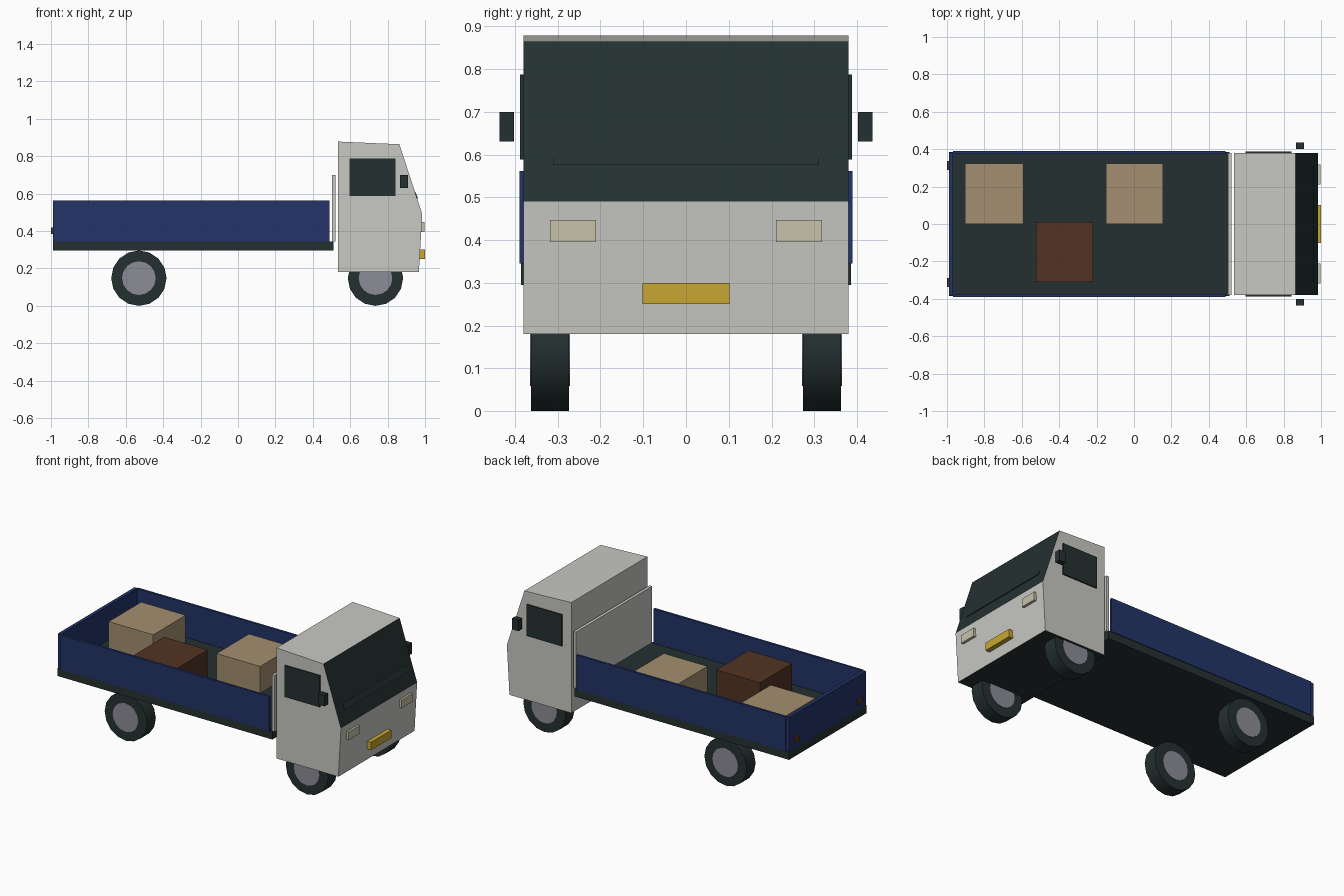
import bpy, bmesh, math
from mathutils import Vector

if "Cube" in bpy.data.objects:
    bpy.data.objects.remove(bpy.data.objects["Cube"])


def mat(name, r, g, b):
    m = bpy.data.materials.new(name)
    m.diffuse_color = (r, g, b, 1)
    m.use_nodes = True
    m.node_tree.nodes["Principled BSDF"].inputs["Base Color"].default_value = m.diffuse_color
    return m


WHITE = mat("cab_white", 0.58, 0.58, 0.55)
DARK = mat("dark_grey", 0.018, 0.03, 0.03)
BLUE = mat("bed_blue", 0.016, 0.034, 0.14)
TAN = mat("light_wood", 0.366, 0.275, 0.162)
BROWN = mat("dark_wood", 0.085, 0.034, 0.016)
LAMP = mat("lamp_cream", 0.578, 0.54, 0.40)
YELLOW = mat("plate_yellow", 0.578, 0.39, 0.032)
STEEL = mat("hub_grey", 0.262, 0.262, 0.305)


def finish(name, bm, *mats):
    bmesh.ops.recalc_face_normals(bm, faces=bm.faces)
    me = bpy.data.meshes.new(name)
    bm.to_mesh(me)
    bm.free()
    for m in mats:
        me.materials.append(m)
    ob = bpy.data.objects.new(name, me)
    bpy.context.collection.objects.link(ob)
    return ob


def box(name, x, y, z, m):
    """Box from (min, max) ranges."""
    bm = bmesh.new()
    bmesh.ops.create_cube(bm, size=1)
    for v in bm.verts:
        v.co = Vector([(r[0] + r[1]) / 2 + c * (r[1] - r[0]) for r, c in zip((x, y, z), v.co)])
    return finish(name, bm, m)


def pair(name, x, y, z, m):
    """Box mirrored to both sides in y."""
    box(name + "_left", x, y, z, m)
    box(name + "_right", x, (-y[1], -y[0]), z, m)


def prism(name, profile, half, *mats):
    """xz profile extruded across y."""
    bm = bmesh.new()
    f = bm.faces.new([bm.verts.new((x, -half, z)) for x, z in profile])
    ext = bmesh.ops.extrude_face_region(bm, geom=[f])["geom"]
    verts = [e for e in ext if isinstance(e, bmesh.types.BMVert)]
    bmesh.ops.translate(bm, verts=verts, vec=(0, 2 * half, 0))
    return finish(name, bm, *mats)


def cylinder(name, x, y, z, r, width, m):
    bpy.ops.mesh.primitive_cylinder_add(vertices=16, radius=r, depth=width,
                                        location=(x, y, z), rotation=(math.pi / 2, 0, 0))
    ob = bpy.context.object
    ob.name = name
    ob.data.materials.append(m)
    bpy.ops.object.shade_smooth_by_angle(angle=math.radians(30))


# Cab, with dark windscreen face and dark underside
cab = prism("cab", [(0.535, 0.18), (0.967, 0.18), (0.985, 0.49), (0.863, 0.864), (0.535, 0.878)],
            0.38, WHITE, DARK)
for p in cab.data.polygons:
    n = p.normal
    if n.z < -0.9 or (n.x > 0.5 and n.z > 0.1):
        p.material_index = 1

# Windscreen ledge and cab details
prism("windscreen_ledge", [(0.93, 0.575), (0.963, 0.575), (0.947, 0.61), (0.92, 0.61)], 0.31, DARK)
pair("side_window", (0.597, 0.842), (0.379, 0.388), (0.588, 0.787), DARK)
pair("mirror", (0.865, 0.91), (0.402, 0.436), (0.63, 0.70), DARK)
pair("headlight", (0.97, 0.996), (0.21, 0.318), (0.395, 0.447), LAMP)
box("number_plate", (0.965, 1.0), (-0.102, 0.102), (0.25, 0.30), YELLOW)

# Load bed
box("bed_floor", (-0.99, 0.51), (-0.386, 0.386), (0.295, 0.345), DARK)
pair("bed_side", (-0.968, 0.49), (0.375, 0.39), (0.345, 0.562), BLUE)
box("tailgate", (-0.99, -0.968), (-0.383, 0.383), (0.345, 0.562), BLUE)
box("headboard", (0.502, 0.521), (-0.38, 0.38), (0.345, 0.70), WHITE)
pair("tail_light", (-1.0, -0.985), (0.29, 0.338), (0.385, 0.42), BROWN)

# Cargo
box("rear_crate", (-0.903, -0.592), (0.0, 0.324), (0.345, 0.514), TAN)
box("middle_crate", (-0.525, -0.22), (-0.31, 0.012), (0.345, 0.514), BROWN)
box("front_crate", (-0.15, 0.155), (0.0, 0.324), (0.345, 0.514), TAN)

# Wheels, hubs visible on both faces
for axle, x in (("rear", -0.53), ("front", 0.735)):
    for side, s in (("left", 1), ("right", -1)):
        cylinder(f"{axle}_{side}_tyre", x, s * 0.318, 0.148, 0.148, 0.088, DARK)
        cylinder(f"{axle}_{side}_hub", x, s * 0.318, 0.148, 0.09, 0.094, STEEL)
